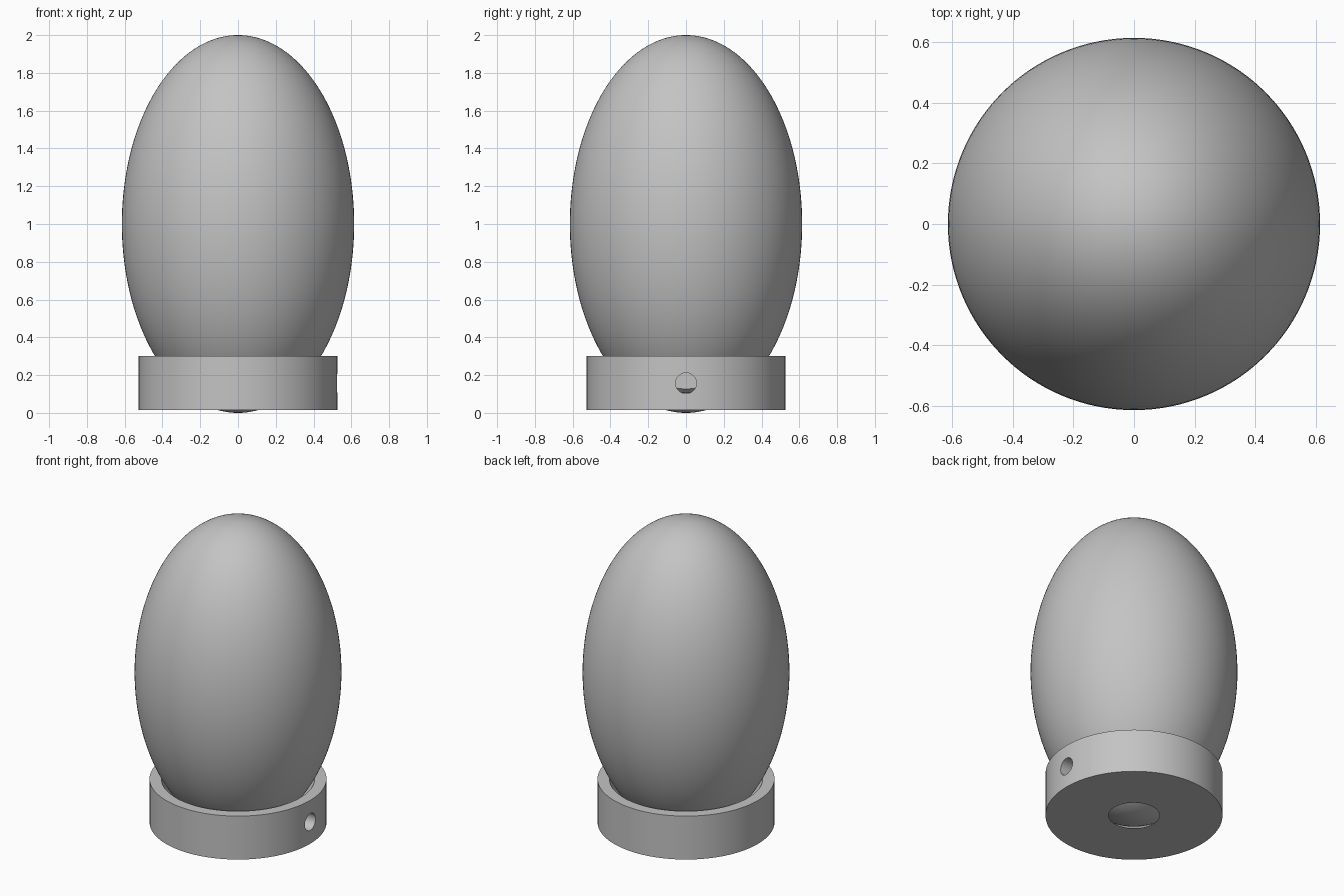
import bpy
import math

if "Cube" in bpy.data.objects:
    bpy.data.objects.remove(bpy.data.objects["Cube"], do_unlink=True)

# Main sizes
BODY_R, BODY_H = 0.615, 1.0
GAP = 0.015
BASE_R, BASE_Z0, BASE_Z1 = 0.526, 0.015, 0.30
HOLE_R, HOLE_Z, HOLE_END = 0.055, 0.157, 0.30

grey = bpy.data.materials.new("plain_grey")
grey.use_nodes = True
colour = (0.55, 0.55, 0.55, 1)
grey.diffuse_color = colour
grey.node_tree.nodes["Principled BSDF"].inputs["Base Color"].default_value = colour


def egg(name, radius, half_height):
    bpy.ops.mesh.primitive_uv_sphere_add(segments=128, ring_count=80, radius=1, location=(0, 0, 1))
    ob = bpy.context.object
    ob.name = name
    ob.scale = (radius, radius, half_height)
    bpy.ops.object.transform_apply(location=False, rotation=False, scale=True)
    return ob


def cylinder(name, radius, depth, location, rotation=(0, 0, 0), sides=128):
    bpy.ops.mesh.primitive_cylinder_add(vertices=sides, radius=radius, depth=depth,
                                        location=location, rotation=rotation)
    ob = bpy.context.object
    ob.name = name
    return ob


def cut(target, cutter):
    bpy.ops.object.select_all(action='DESELECT')
    target.select_set(True)
    bpy.context.view_layer.objects.active = target
    mod = target.modifiers.new("cut", 'BOOLEAN')
    mod.operation = 'DIFFERENCE'
    mod.solver = 'EXACT'
    mod.object = cutter
    bpy.ops.object.modifier_apply(modifier=mod.name)


# Egg-shaped body and its round base
body = egg("egg_body", BODY_R, BODY_H)
base = cylinder("round_base", BASE_R, BASE_Z1 - BASE_Z0, (0, 0, (BASE_Z0 + BASE_Z1) / 2))

# Socket in the base, slightly larger than the body, open at the bottom
socket = egg("socket_cutter", BODY_R + GAP, BODY_H + GAP)
cut(base, socket)

# Blind pin hole on the left side, drilled through the base into the body
drill = cylinder("pin_hole_cutter", HOLE_R, 0.4, (HOLE_END + 0.2, 0, HOLE_Z),
                 (0, math.pi / 2, 0), 48)
for part in (base, body):
    cut(part, drill)

for cutter in (socket, drill):
    bpy.data.objects.remove(cutter, do_unlink=True)

# Smooth shading and colour
for part in (body, base):
    part.data.materials.clear()
    part.data.materials.append(grey)
    bpy.ops.object.select_all(action='DESELECT')
    part.select_set(True)
    bpy.context.view_layer.objects.active = part
    bpy.ops.object.shade_smooth_by_angle(angle=math.radians(30))
